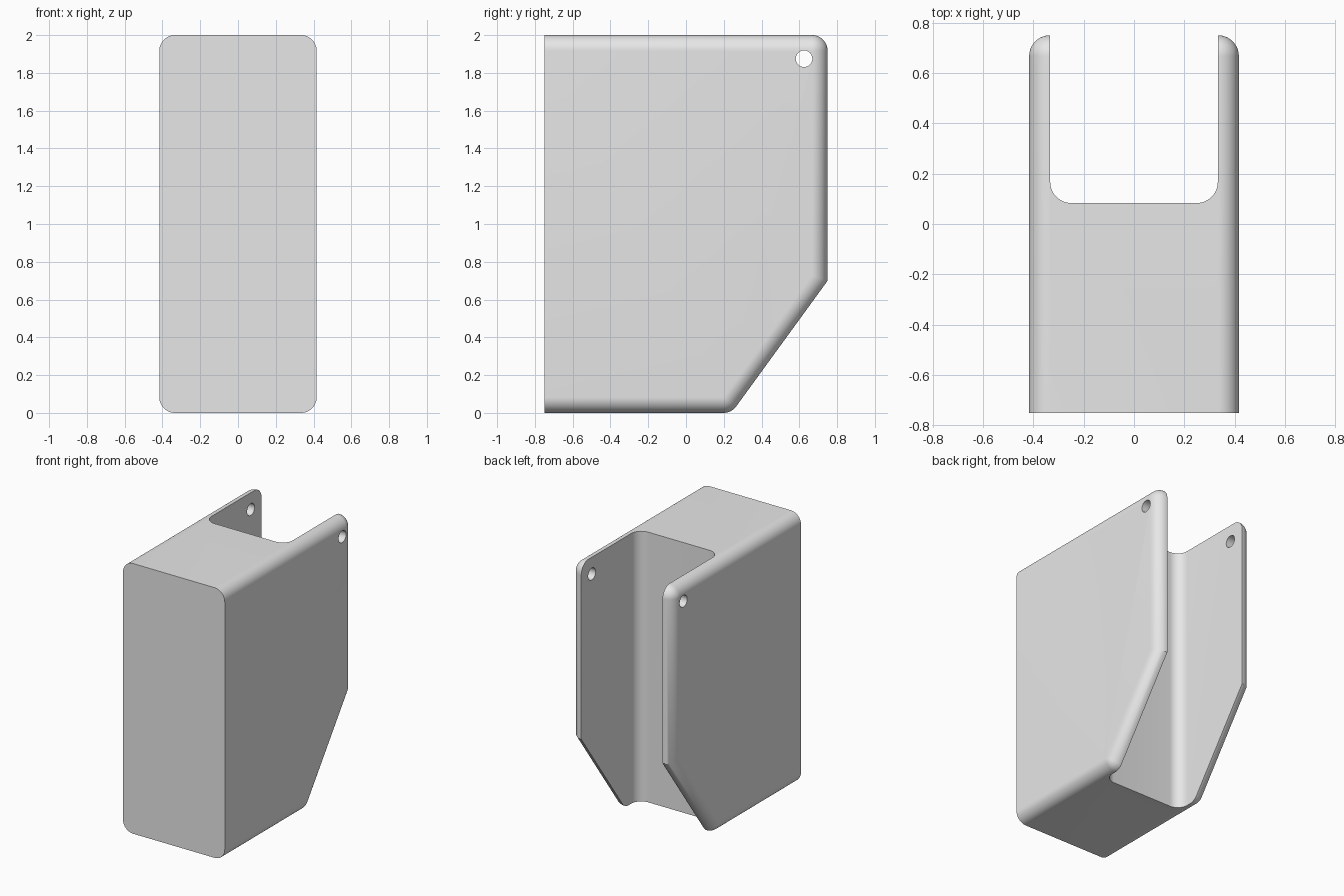
import bpy, bmesh
from math import sin, cos, atan, pi

cube = bpy.data.objects.get("Cube")
if cube:
    bpy.data.objects.remove(cube, do_unlink=True)

R = 1 / 12                    # rounding radius and wall thickness
HALF_W, HALF_D, TOP = 5 / 12, 0.75, 2.0
KNEE = 0.70                   # height where the sloped edge meets the back
SLOPE = atan(1.375)
STEPS = 12

grey = bpy.data.materials.new("light_grey")
grey.use_nodes = True
grey.diffuse_color = (0.8, 0.8, 0.8, 1)
grey.node_tree.nodes["Principled BSDF"].inputs["Base Color"].default_value = (0.8, 0.8, 0.8, 1)


def arc(cx, cy, r, start, end):
    return [(cx + r * cos(start + (end - start) * i / STEPS),
             cy + r * sin(start + (end - start) * i / STEPS)) for i in range(STEPS + 1)]


def loft(name, rings):
    """Solid through a row of equal rings, with both ends closed."""
    bm = bmesh.new()
    loops = [[bm.verts.new(p) for p in ring] for ring in rings]
    n = len(loops[0])
    for a, b in zip(loops, loops[1:]):
        for i in range(n):
            j = (i + 1) % n
            bm.faces.new((a[i], a[j], b[j], b[i]))
    bm.faces.new(loops[0][::-1])
    bm.faces.new(loops[-1])
    bmesh.ops.remove_doubles(bm, verts=bm.verts, dist=1e-5)
    bmesh.ops.recalc_face_normals(bm, faces=bm.faces)
    mesh = bpy.data.meshes.new(name)
    bm.to_mesh(mesh)
    bm.free()
    mesh.materials.append(grey)
    obj = bpy.data.objects.new(name, mesh)
    bpy.context.collection.objects.link(obj)
    return obj


def side_profile(inset):
    """Side outline (y, z) shrunk by inset, except at the flat front."""
    r = R - inset
    foot_y = HALF_D + (cos(SLOPE) * (R - KNEE) - R) / sin(SLOPE)
    knee_z = KNEE + inset * (1 - sin(SLOPE)) / cos(SLOPE)
    return ([(-HALF_D, inset)]
            + arc(foot_y, R, r, -pi / 2, SLOPE - pi / 2)
            + [(HALF_D - inset, knee_z)]
            + arc(HALF_D - R, TOP - R, r, 0, pi / 2)
            + [(-HALF_D, TOP - inset)])


# Body with rolled outer edges
sections = []
for i in range(STEPS + 1):
    t = pi / 2 * (1 - i / STEPS)
    sections.append((-(HALF_W - R + R * sin(t)), R * (1 - cos(t))))
sections += [(-x, d) for x, d in reversed(sections)]
body = loft("bracket_body", [[(x, y, z) for y, z in side_profile(d)] for x, d in sections])

# Open slot at the back, with rounded inner corners
w = HALF_W - R - 0.0005
slot = ([(w, 1)] + [(-w, 1)]
        + arc(-w + R, 2 * R, R, pi, 1.5 * pi)
        + arc(w - R, 2 * R, R, 1.5 * pi, 2 * pi))
slot_cutter = loft("slot_cutter", [[(x, y, z) for x, y in slot] for z in (-0.5, TOP + 0.5)])

# Pin holes through both side walls
circle = arc(0.625, 1.875, 0.044, 0, 2 * pi)[:-1]
fine = arc(0.625, 1.875, 0.044, pi / STEPS, 2 * pi + pi / STEPS)[:-1]
hole = [p for pair in zip(circle, fine) for p in pair]
hole_cutter = loft("pin_hole_cutter", [[(x, y, z) for y, z in hole] for x in (-1, 1)])

bpy.context.view_layer.objects.active = body
body.select_set(True)
for cutter in (slot_cutter, hole_cutter):
    mod = body.modifiers.new(cutter.name, "BOOLEAN")
    mod.operation = "DIFFERENCE"
    mod.solver = "EXACT"
    mod.object = cutter
    bpy.ops.object.modifier_apply(modifier=mod.name)
    bpy.data.objects.remove(cutter, do_unlink=True)

bpy.ops.object.shade_smooth_by_angle(angle=pi / 6)
